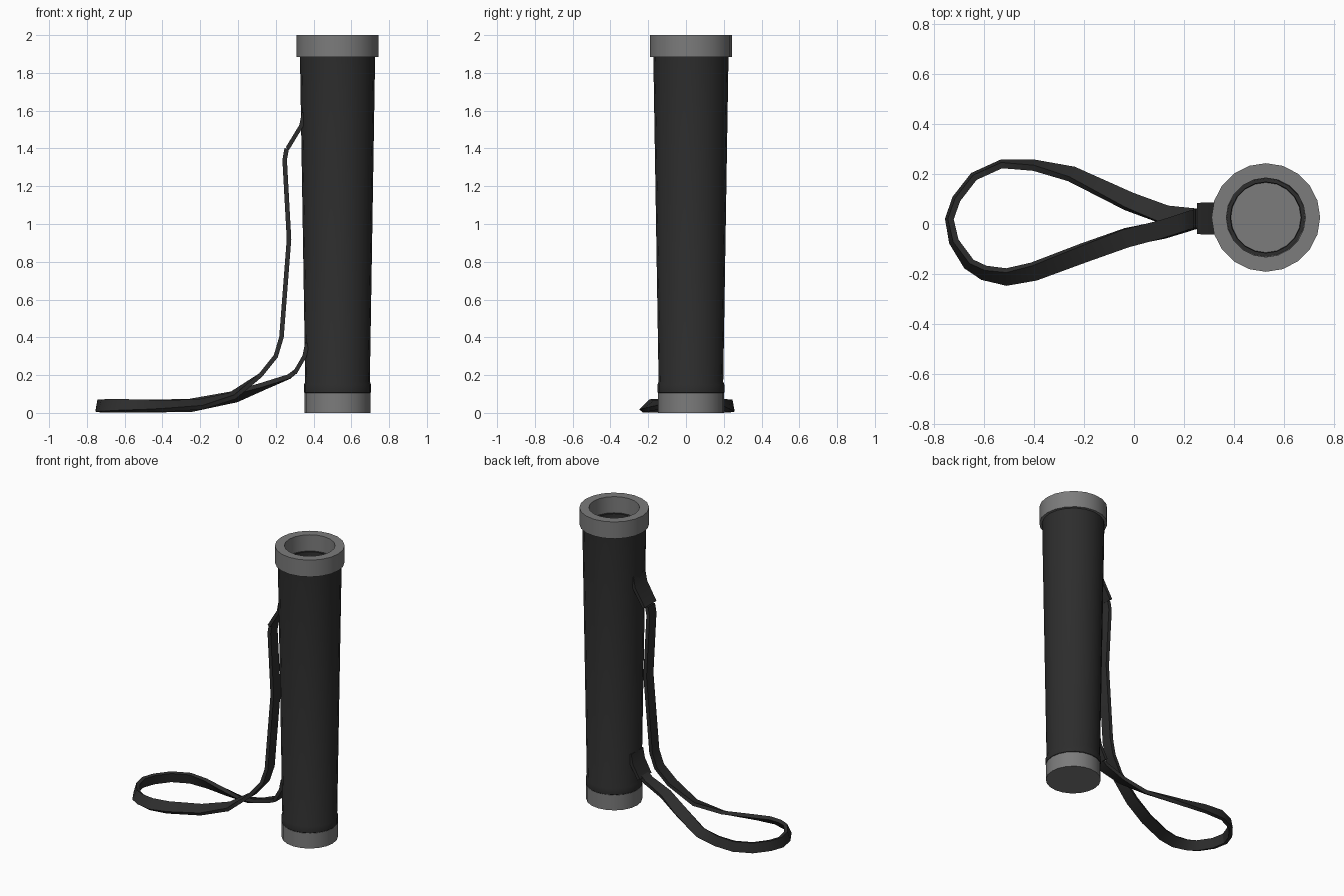
import bpy, bmesh, math
from mathutils import Vector

if "Cube" in bpy.data.objects:
    bpy.data.objects.remove(bpy.data.objects["Cube"])

AX, AY = 0.527, 0.026   # tube axis
SIDES = 20


def material(name, v):
    m = bpy.data.materials.new(name)
    m.diffuse_color = (v, v, v, 1)
    m.use_nodes = True
    m.node_tree.nodes["Principled BSDF"].inputs["Base Color"].default_value = m.diffuse_color
    return m


GREY = material("mid grey", 0.2)
BLACK = material("soft black", 0.026)


def finish(name, bm, mat, smooth=True):
    bmesh.ops.recalc_face_normals(bm, faces=bm.faces)
    me = bpy.data.meshes.new(name)
    bm.to_mesh(me)
    bm.free()
    me.materials.append(mat)
    ob = bpy.data.objects.new(name, me)
    bpy.context.collection.objects.link(ob)
    bpy.ops.object.select_all(action='DESELECT')
    ob.select_set(True)
    bpy.context.view_layer.objects.active = ob
    if smooth:
        bpy.ops.object.shade_smooth_by_angle(angle=math.radians(30))
    return ob


def lathe(name, profile, mat, closed=False):
    """Turn an (r, z) profile about the tube axis; cap open ends unless closed."""
    bm = bmesh.new()
    rings = []
    for r, z in profile:
        rings.append([bm.verts.new((AX + r * math.cos(2 * math.pi * i / SIDES),
                                    AY + r * math.sin(2 * math.pi * i / SIDES), z))
                      for i in range(SIDES)])
    pairs = list(zip(rings, rings[1:]))
    if closed:
        pairs.append((rings[-1], rings[0]))
    else:
        bm.faces.new(rings[0])
        bm.faces.new(rings[-1])
    for a, b in pairs:
        for i in range(SIDES):
            j = (i + 1) % SIDES
            bm.faces.new((a[i], a[j], b[j], b[i]))
    return finish(name, bm, mat)


def ribbon(name, pts, thick, mat):
    """Sweep a flat band along (x, y, z, width, tilt in degrees) points."""
    bm = bmesh.new()
    P = [Vector(p[:3]) for p in pts]
    rings = []
    for i, p in enumerate(P):
        t = (P[min(i + 1, len(P) - 1)] - P[max(i - 1, 0)]).normalized()
        left = Vector((0, 1, 0)) if t.z > 0.6 else Vector((0, 0, 1)).cross(t).normalized()
        up = t.cross(left).normalized()
        a = math.radians(pts[i][4])
        w = (left * math.cos(a) + up * math.sin(a)) * pts[i][3] / 2
        n = t.cross(w).normalized() * thick / 2
        ring = []
        for c in (w + n, w - n, -w - n, -w + n):
            q = p + c
            q.z = max(q.z, 0.003)
            ring.append(bm.verts.new(q))
        rings.append(ring)
    bm.faces.new(rings[0])
    bm.faces.new(rings[-1])
    for a, b in zip(rings, rings[1:]):
        for i in range(4):
            j = (i + 1) % 4
            bm.faces.new((a[i], a[j], b[j], b[i]))
    return finish(name, bm, mat)


# tapered barrel with a small lip at the foot and a stepped seat at the top
lathe("barrel", [(0.168, 0.1), (0.177, 0.108), (0.177, 0.118), (0.177, 0.15), (0.171, 0.165),
                 (0.199, 1.89), (0.142, 1.89), (0.14, 1.86)], BLACK)

# end pieces and the recessed disc
lathe("bottom_cap", [(0.175, 0), (0.175, 0.105)], GREY)
lathe("top_collar", [(0.217, 1.885), (0.217, 2), (0.158, 2), (0.156, 1.885)], GREY, closed=True)
lathe("recessed_disc", [(0.14, 1.855), (0.14, 1.865)], GREY)

# hand strap: from the lower tab, round the loop on the ground, up to the upper tab
W = 0.075
ribbon("hand_strap", [
    (0.305, 0.022, 0.22, W, 0), (0.27, 0.022, 0.192, W, 0), (0.13, 0.035, 0.14, W, 10),
    (-0.02, 0.09, 0.085, W, 30), (-0.25, 0.2, 0.04, 0.07, 50), (-0.4, 0.235, 0.036, 0.066, 70),
    (-0.53, 0.24, 0.037, 0.066, 80), (-0.64, 0.19, 0.037, 0.066, 80),
    (-0.71, 0.1, 0.037, 0.066, 80), (-0.738, 0.02, 0.037, 0.066, 80),
    (-0.72, -0.07, 0.037, 0.066, 75), (-0.66, -0.16, 0.037, 0.068, 65),
    (-0.6, -0.195, 0.037, 0.07, 55), (-0.51, -0.212, 0.036, W, 45),
    (-0.4, -0.19, 0.036, W, 35), (-0.2, -0.115, 0.045, W, 25),
    (-0.03, -0.055, 0.09, W, 10), (0.12, -0.02, 0.2, W, 0),
    (0.2, 0.005, 0.3, W, 0), (0.23, 0.015, 0.4, W, 0), (0.27, 0.022, 0.92, W, 0),
    (0.247, 0.022, 1.34, W, 0), (0.258, 0.022, 1.4, W, 0)], 0.024, BLACK)

# strap tabs leaning out from the barrel
for name, z, x in (("upper_tab", 1.4, 0.262), ("lower_tab", 0.21, 0.3)):
    h = 0.12 if name == "upper_tab" else 0.09
    s = 0.335 if name == "upper_tab" else 0.352
    ribbon(name, [(x, 0.022, z, 0.125, 0), (s, 0.022, z + h, 0.13, 0),
                  (s + 0.014, 0.022, z + h + 0.07, 0.13, 0)], 0.022, BLACK)
